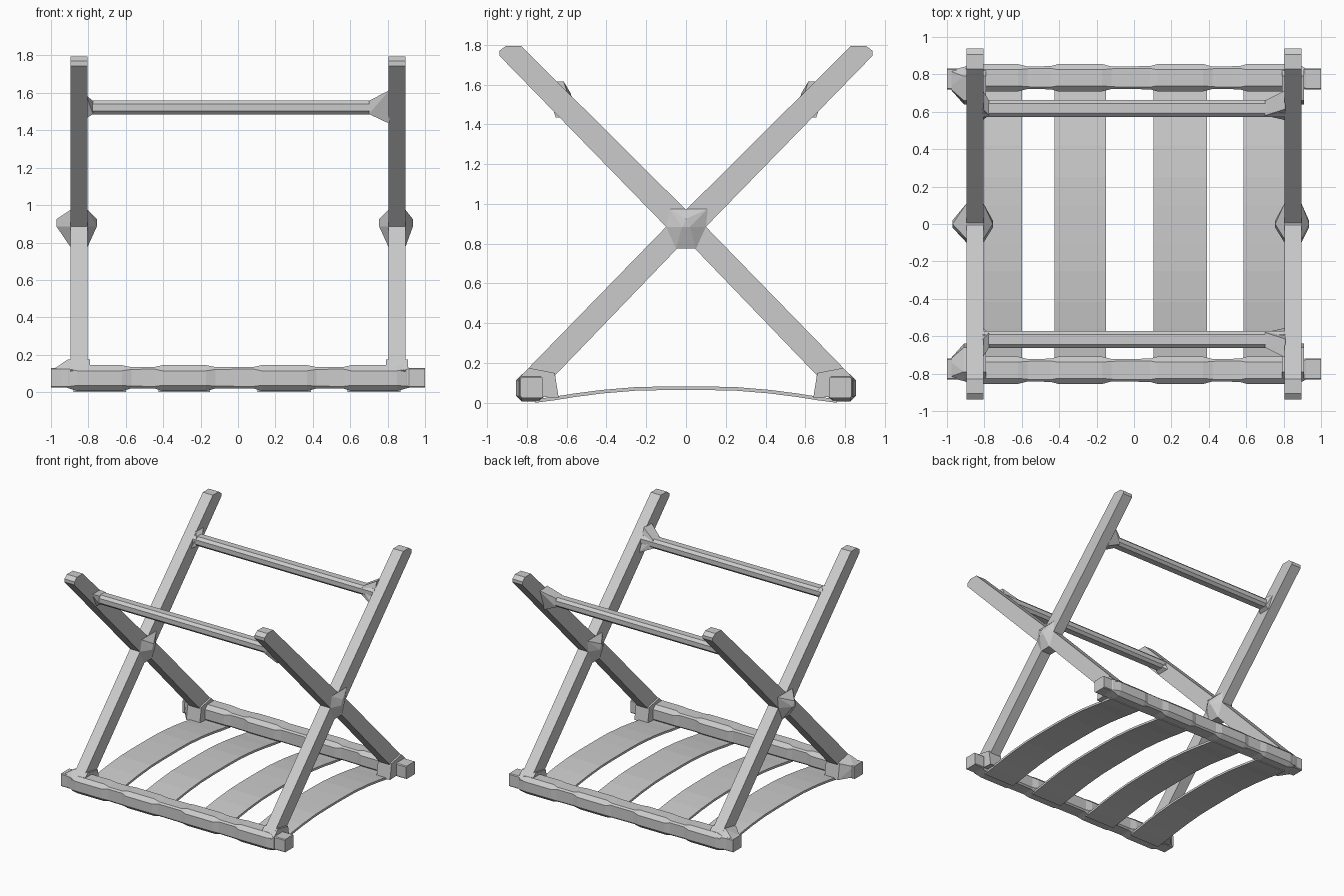
import bpy, bmesh, math
from mathutils import Vector

if "Cube" in bpy.data.objects:
    bpy.data.objects.remove(bpy.data.objects["Cube"])


def finish(name, bm):
    bmesh.ops.recalc_face_normals(bm, faces=bm.faces)
    me = bpy.data.meshes.new(name)
    bm.to_mesh(me)
    bm.free()
    ob = bpy.data.objects.new(name, me)
    bpy.context.collection.objects.link(ob)
    return ob


def prism(name, outline, x0, x1):
    """Extrude a (y, z) outline along x."""
    bm = bmesh.new()
    face = bm.faces.new([bm.verts.new((x0, y, z)) for y, z in outline])
    ext = bmesh.ops.extrude_face_region(bm, geom=[face])
    moved = [v for v in ext["geom"] if isinstance(v, bmesh.types.BMVert)]
    bmesh.ops.translate(bm, verts=moved, vec=(x1 - x0, 0, 0))
    return finish(name, bm)


def loft(name, rings):
    """Skin a list of equal-length vertex rings and cap the ends."""
    bm = bmesh.new()
    vs = [[bm.verts.new(p) for p in r] for r in rings]
    n = len(vs[0])
    for a, b in zip(vs, vs[1:]):
        for i in range(n):
            bm.faces.new((a[i], a[(i + 1) % n], b[(i + 1) % n], b[i]))
    bm.faces.new(vs[0])
    bm.faces.new(vs[-1])
    return finish(name, bm)


def hull(name, pts):
    bm = bmesh.new()
    for p in pts:
        bm.verts.new(p)
    res = bmesh.ops.convex_hull(bm, input=bm.verts)
    junk = {g for g in res["geom_interior"] if isinstance(g, bmesh.types.BMVert)}
    bmesh.ops.delete(bm, geom=list(junk), context="VERTS")
    return finish(name, bm)


def chamfered(x, cy, cz, hy, hz, c):
    """Chamfered rectangle in the yz plane."""
    q = [(hy, hz - c), (hy - c, hz), (c - hy, hz), (-hy, hz - c),
         (-hy, c - hz), (c - hy, -hz), (hy - c, -hz), (hy, c - hz)]
    return [(x, cy + y, cz + z) for y, z in q]


# Crossed legs: one X-shaped outline per side
half = [(0.83, 1.8), (0.905, 1.8), (0.938, 1.775), (0.938, 1.75), (0.1, 0.89),
        (0.85, 0.12), (0.76, 0.05), (0.68, 0.12), (0.045, 0.78)]
cross = [(0, 0.975)] + half + [(-y, z) for y, z in reversed(half)]

for s, side in ((-1, "left"), (1, "right")):
    prism(f"crossed_legs_{side}", cross, s * 0.805, s * 0.895)

    # Faceted pivot hub where the legs cross
    ring = [(-0.08, 0.98), (0.11, 0.98), (0.1, 0.89), (0.05, 0.78), (-0.05, 0.78), (-0.1, 0.89)]
    tip = 0.97 if s < 0 else 0.935
    pts = [(s * x, y, z) for x in (0.805, 0.895) for y, z in ring]
    pts += [(s * x, y, z) for x in (0.755, tip) for y, z in ((0, 0.93), (0.02, 0.89), (-0.02, 0.89))]
    hull(f"pivot_hub_{side}", pts)

    for t, end in ((-1, "front"), (1, "back")):
        # Foot gusset joining leg to rail
        base = [(x, y, z) for x in (0.79, 0.91) for y, z in ((0.84, 0.04), (0.84, 0.13), (0.64, 0.03), (0.66, 0.155), (0.79, 0.18))]
        if s < 0:
            base += [(0.99, y, z) for y in (0.73, 0.82) for z in (0.04, 0.125)]
        hull(f"foot_gusset_{end}_{side}", [(s * x, t * y, z) for x, y, z in base])

        # Collar at the end of the upper crossbar
        inner = 0.7 if s > 0 else 0.775
        hz = 0.09 if s > 0 else 0.06
        pts = [(s * 0.81, t * (0.635 + a * 0.05 + b * 0.03), 1.53 + b * hz) for a in (-1, 1) for b in (-1, 1)]
        pts += [(s * inner, t * (0.62 + a * 0.04), 1.527 + b * 0.035) for a in (-1, 1) for b in (-1, 1)]
        hull(f"crossbar_collar_{end}_{side}", pts)

straps = [(-0.88, -0.6), (-0.425, -0.15), (0.105, 0.39), (0.585, 0.87)]

for t, end in ((-1, "front"), (1, "back")):
    # Lower rail, swelling where the straps wrap round it
    rings = [chamfered(-1, t * 0.775, 0.082, 0.056, 0.052, 0.006),
             chamfered(-0.92, t * 0.775, 0.082, 0.056, 0.052, 0.006)]
    for a, b in straps:
        rings += [chamfered(a - 0.02, t * 0.782, 0.082, 0.062, 0.058, 0.012),
                  chamfered(a + 0.02, t * 0.782, 0.08, 0.073, 0.069, 0.03),
                  chamfered(b - 0.02, t * 0.782, 0.08, 0.073, 0.069, 0.03),
                  chamfered(b + 0.03, t * 0.782, 0.082, 0.06, 0.057, 0.012)]
    rings += [chamfered(0.92, t * 0.775, 0.082, 0.056, 0.052, 0.006),
              chamfered(1, t * 0.775, 0.082, 0.056, 0.052, 0.006)]
    loft(f"lower_rail_{end}", rings)

    # Upper crossbar
    loft(f"upper_crossbar_{end}", [chamfered(x, t * 0.618, 1.527, 0.046, 0.038, 0.02) for x in (-0.81, 0.81)])

# Bowed straps slung between the lower rails
bow = [(0.76, 0.014), (0.66, 0.027), (0.56, 0.043), (0.42, 0.061), (0.25, 0.075), (0.1, 0.078)]
path = bow + [(-y, z) for y, z in reversed(bow)]
outline = [(y, z + 0.009) for y, z in path] + [(y, z - 0.009) for y, z in reversed(path)]
for i, (a, b) in enumerate(straps):
    prism(f"strap_{i + 1}", outline, a, b)

# Sit the lowest point on the ground
bpy.context.view_layer.update()
low = min(v.co.z for o in bpy.data.objects for v in o.data.vertices)
for o in bpy.data.objects:
    for v in o.data.vertices:
        v.co.z -= low
